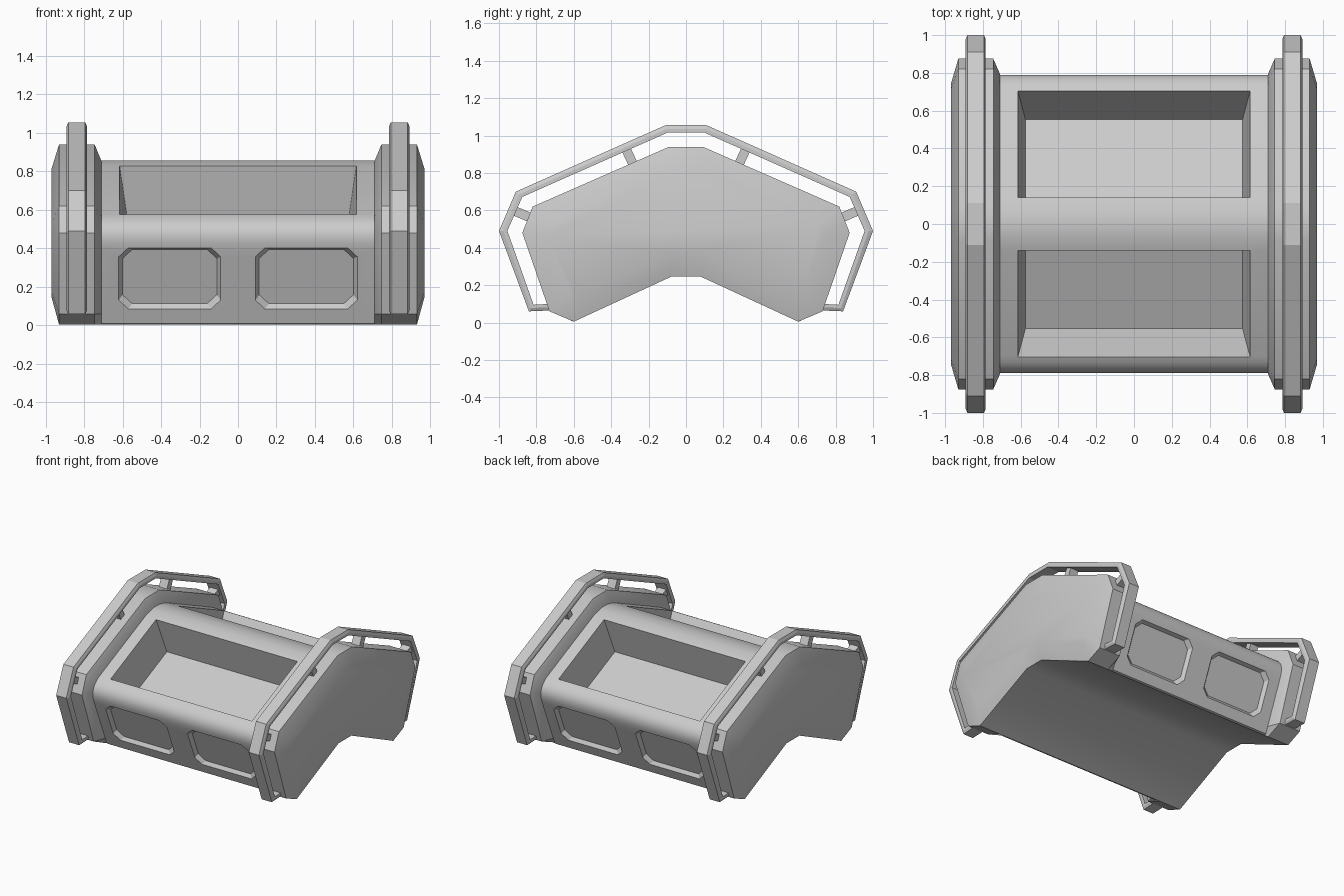
import bpy, bmesh
from math import radians
from mathutils import Vector

if "Cube" in bpy.data.objects:
    bpy.data.objects.remove(bpy.data.objects["Cube"])

GREY = (0.6, 0.6, 0.6, 1)
grey = bpy.data.materials.new("plain_grey")
grey.use_nodes = True
grey.diffuse_color = GREY
grey.node_tree.nodes["Principled BSDF"].inputs["Base Color"].default_value = GREY


def mirrored(half):
    """Full path from the +y bottom over the top to the -y bottom."""
    return half[::-1] + [(-y, z) for y, z in half]


def loft(name, rings):
    """Closed solid through matching rings of 3D points."""
    bm = bmesh.new()
    loops = [[bm.verts.new(p) for p in ring] for ring in rings]
    for a, b in zip(loops, loops[1:]):
        for i in range(len(a)):
            j = (i + 1) % len(a)
            bm.faces.new((a[i], a[j], b[j], b[i]))
    bm.faces.new(loops[0])
    bm.faces.new(loops[-1])
    bmesh.ops.recalc_face_normals(bm, faces=bm.faces)
    mesh = bpy.data.meshes.new(name)
    bm.to_mesh(mesh)
    bm.free()
    mesh.materials.append(grey)
    obj = bpy.data.objects.new(name, mesh)
    bpy.context.collection.objects.link(obj)
    return obj


def section(x, pts):
    return [(x, y, z) for y, z in pts]


def smooth(obj):
    bpy.ops.object.select_all(action='DESELECT')
    obj.select_set(True)
    bpy.context.view_layer.objects.active = obj
    bpy.ops.object.shade_smooth_by_angle(angle=radians(30))


def arc(a, c, b, steps=8):
    """Rounded corner from a to b pulled towards c."""
    a, b, c = Vector(a), Vector(b), Vector(c)
    ts = [i / steps for i in range(steps + 1)]
    return [tuple(a * (1 - t) ** 2 + c * 2 * t * (1 - t) + b * t * t) for t in ts]


def recess(body, side, low, high, x_mid, half_x, corner, depth, taper):
    """Cut a tapered recess into a sloping face running from low to high."""
    low, high = Vector((0, *low)), Vector((0, *high))
    v = (high - low).normalized()
    n = Vector((0, v.z, -v.y))
    mid, half_v = (low + high) / 2, (high - low).length / 2

    def ring(out):
        grow = out * taper / depth
        a, b = half_x + grow, half_v + grow
        if corner:
            c = corner
            pts = [(a, b - c), (a - c, b), (c - a, b), (-a, b - c),
                   (-a, c - b), (c - a, -b), (a - c, -b), (a, c - b)]
        else:
            pts = [(a, b), (-a, b), (-a, -b), (a, -b)]
        world = [mid + v * q + n * out for p, q in pts]
        return [(x_mid + p, w.y * side, w.z) for (p, q), w in zip(pts, world)]

    cutter = loft("recess_cutter", [ring(depth * 0.3), ring(-depth)])
    cutter.hide_render = True
    mod = body.modifiers.new("recess", 'BOOLEAN')
    mod.operation = 'DIFFERENCE'
    mod.solver = 'EXACT'
    mod.object = cutter
    bpy.context.view_layer.objects.active = body
    bpy.ops.object.modifier_apply(modifier=mod.name)
    bpy.data.objects.remove(cutter)


# Bent body with rounded crest and shoulders
crest = arc((0, 0.858), (0.06, 0.858), (0.14, 0.828), 5)[1:]
shoulder = arc((0.70, 0.578), (0.825, 0.522), (0.775, 0.40))
body_pts = mirrored(crest + shoulder + [(0.615, 0.01), (0.60, 0.005), (0.08, 0.245)])
body = loft("body", [section(x, body_pts) for x in (-0.71, 0.71)])

# Large bins in the roof and small panels in the walls
for side in (-1, 1):
    recess(body, side, (0.705, 0.576), (0.14, 0.828), 0, 0.615, 0, 0.28, 0.04)
    for x in (-0.355, 0.355):
        recess(body, side, (0.646, 0.085), (0.776, 0.403), x, 0.265, 0.05, 0.026, 0.02)
smooth(body)

# Profiles of the end caps and guard rails, top to bottom
cap_face = mirrored([(0.07, 0.81), (0.71, 0.53), (0.74, 0.46),
                     (0.63, 0.18), (0.585, 0.15), (0.08, 0.38)])
cap_full = mirrored([(0.09, 0.94), (0.82, 0.62), (0.875, 0.48),
                     (0.73, 0.06), (0.60, 0.005), (0.08, 0.245)])
cap_neck = mirrored([(0.08, 0.855), (0.76, 0.56), (0.795, 0.47),
                     (0.64, 0.06), (0.60, 0.005), (0.08, 0.245)])
rail_out = mirrored([(0.11, 1.055), (0.91, 0.70), (1.0, 0.49), (0.84, 0.06), (0.72, 0.065)])
rail_in = mirrored([(0.10, 1.015), (0.875, 0.672), (0.955, 0.49), (0.815, 0.095), (0.73, 0.10)])
rail_mid = [((a + c) / 2, (b + d) / 2) for (a, b), (c, d) in zip(rail_out, rail_in)]
rail_wide = rail_out + rail_in[::-1]
rail_slim = rail_mid + rail_in[::-1]

for sx, label in ((1, "left"), (-1, "right")):
    cap = loft(label + "_end_cap", [
        section(sx * x, pts) for x, pts in
        ((0.97, cap_face), (0.93, cap_full), (0.745, cap_full), (0.71, cap_neck))])
    smooth(cap)

    # Guard rail with chamfered outer edges
    centre = sx * 0.838
    loft(label + "_guard_rail", [
        section(centre + x, pts) for x, pts in
        ((-0.053, rail_slim), (-0.044, rail_wide), (0.044, rail_wide), (0.053, rail_slim))])

    # Struts holding the rail off the cap
    for sy, end in ((-1, "front"), (1, "back")):
        for kind, foot, head in (("upper", (0.28, 0.84), (0.324, 0.935)),
                                 ("lower", (0.83, 0.56), (0.935, 0.605))):
            p, q = Vector(foot), Vector(head)
            d = (q - p).normalized() * 0.025
            s = Vector((-d.y, d.x))
            quad = [(w.x * sy, w.y) for w in (p + s, q + s, q - s, p - s)]
            loft(f"{label}_{end}_{kind}_strut",
                 [section(centre + x, quad) for x in (-0.035, 0.035)])
